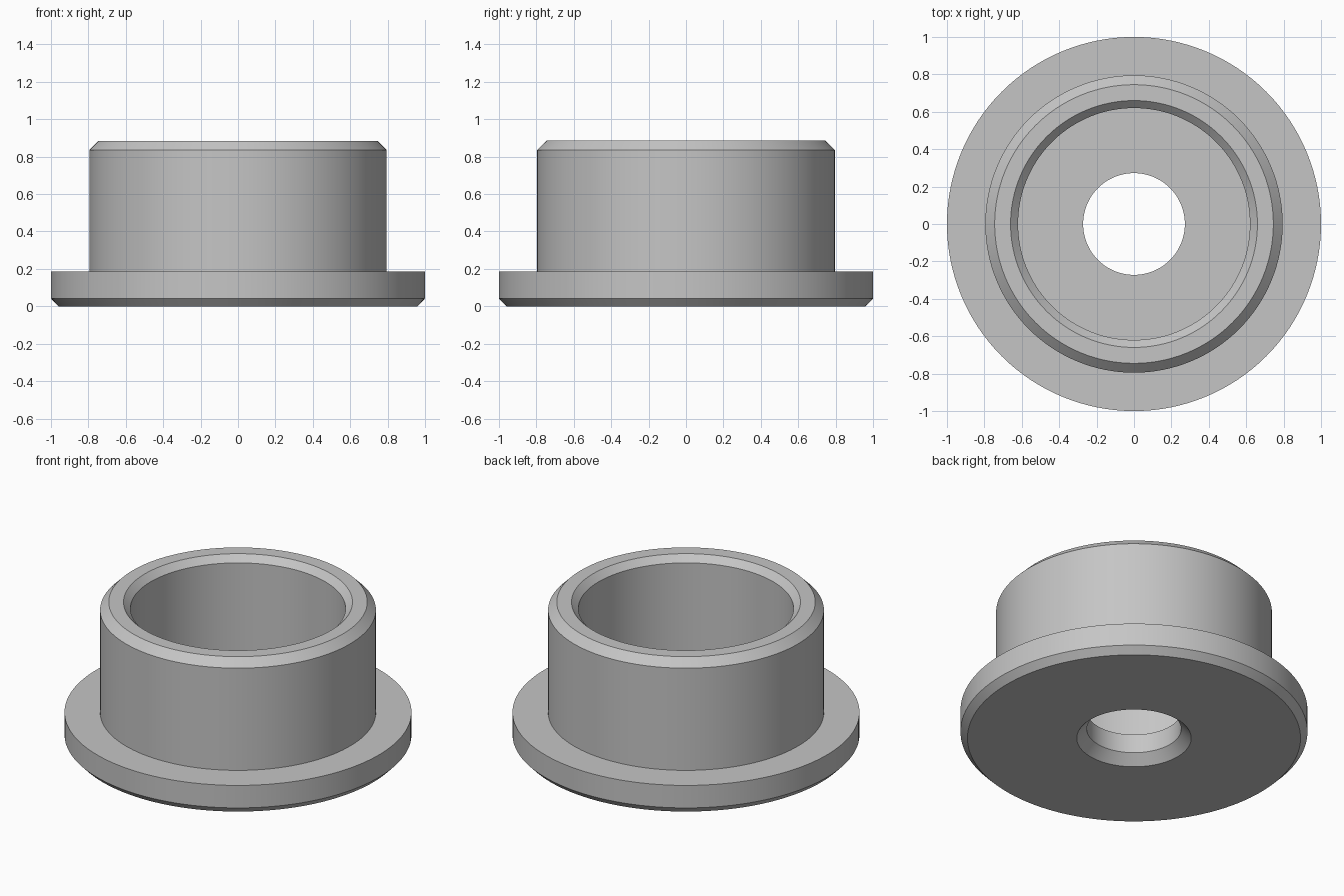
import bpy, bmesh, math

if "Cube" in bpy.data.objects:
    bpy.data.objects.remove(bpy.data.objects["Cube"])

SEGMENTS = 128

# Single metal colour
metal = bpy.data.materials.new("grey_metal")
metal.diffuse_color = (0.56, 0.56, 0.56, 1.0)
metal.use_nodes = True
metal.node_tree.nodes["Principled BSDF"].inputs["Base Color"].default_value = metal.diffuse_color

# Closed cross-section (radius, height) of the flanged cup
profile = [
    (0.33, 0.0), (0.96, 0.0),        # underside
    (1.0, 0.042), (1.0, 0.185),      # chamfered flange rim
    (0.795, 0.185), (0.795, 0.835),  # flange top and outer wall
    (0.745, 0.885), (0.66, 0.885),   # outer chamfer and lip
    (0.62, 0.845), (0.62, 0.18),     # inner chamfer and inner wall
    (0.272, 0.18), (0.272, 0.06),    # cup floor and bore, countersunk below
]


def lathe(name, points, material):
    """Spin a closed profile around the z axis."""
    bm = bmesh.new()
    rings = []
    for i in range(SEGMENTS):
        a = 2 * math.pi * i / SEGMENTS
        rings.append([bm.verts.new((r * math.cos(a), r * math.sin(a), z))
                      for r, z in points])
    n = len(points)
    for i in range(SEGMENTS):
        p, q = rings[i], rings[(i + 1) % SEGMENTS]
        for j in range(n):
            k = (j + 1) % n
            bm.faces.new((p[j], q[j], q[k], p[k]))
    bmesh.ops.recalc_face_normals(bm, faces=bm.faces)
    mesh = bpy.data.meshes.new(name)
    bm.to_mesh(mesh)
    bm.free()
    mesh.materials.append(material)
    obj = bpy.data.objects.new(name, mesh)
    bpy.context.collection.objects.link(obj)
    bpy.context.view_layer.objects.active = obj
    obj.select_set(True)
    bpy.ops.object.shade_smooth_by_angle(angle=math.radians(30))
    return obj


lathe("flanged_bushing", profile, metal)
